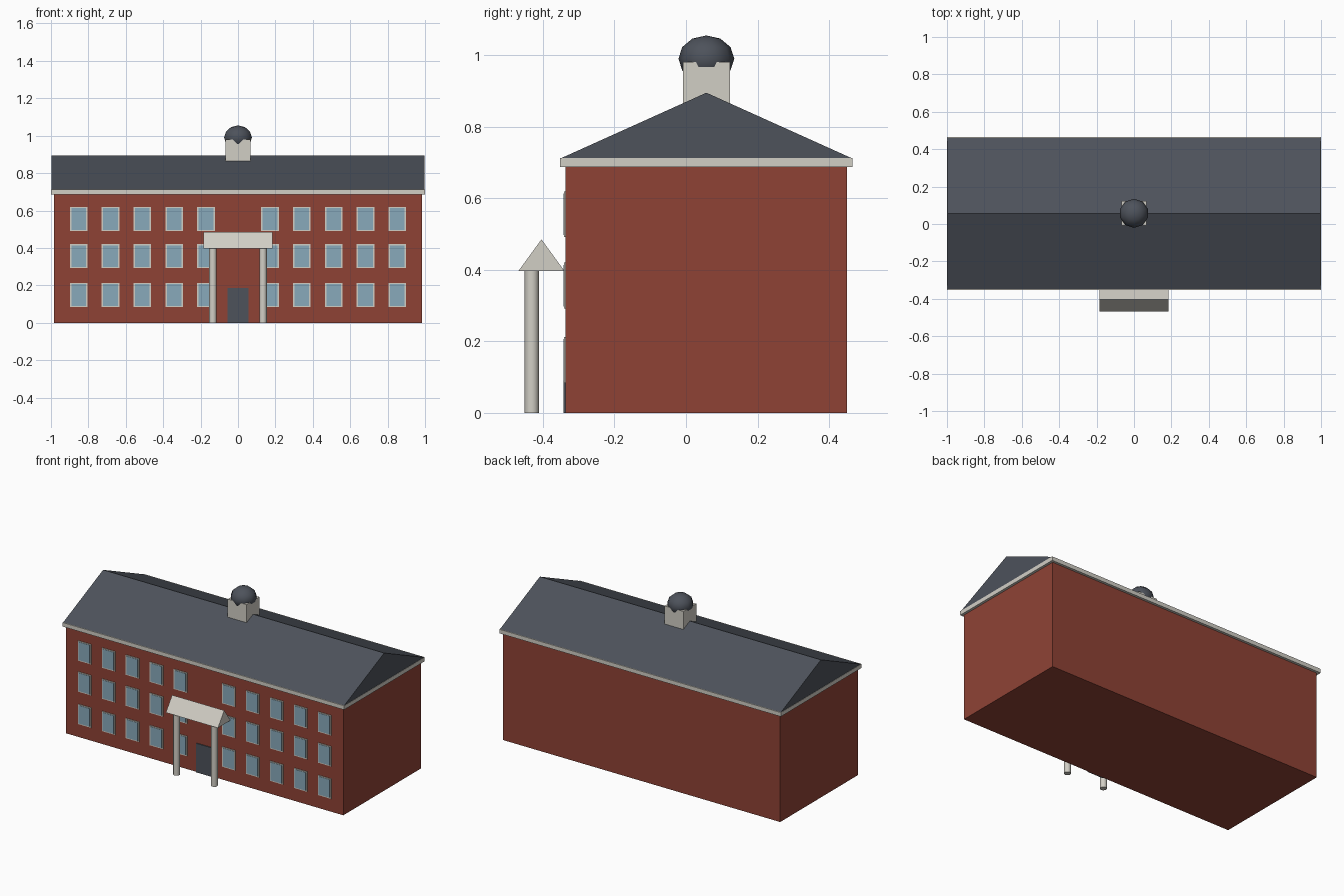
import bpy
import bmesh
from mathutils import Matrix, Vector

cube = bpy.data.objects.get("Cube")
if cube:
    bpy.data.objects.remove(cube, do_unlink=True)


def material(name, rgb):
    m = bpy.data.materials.new(name)
    m.use_nodes = True
    m.diffuse_color = (*rgb, 1)
    m.node_tree.nodes["Principled BSDF"].inputs["Base Color"].default_value = (*rgb, 1)
    return m


BRICK = material("red brick", (0.275, 0.055, 0.036))
CREAM = material("cream stone", (0.64, 0.62, 0.56))
SLATE = material("dark slate", (0.075, 0.085, 0.105))
GLASS = material("window glass", (0.25, 0.4, 0.5))


def finish(name, bm, mat, smooth=False):
    bmesh.ops.recalc_face_normals(bm, faces=bm.faces)
    mesh = bpy.data.meshes.new(name)
    bm.to_mesh(mesh)
    bm.free()
    mesh.materials.append(mat)
    for p in mesh.polygons:
        # round sides are smooth, flat caps stay sharp
        p.use_smooth = smooth and len(p.vertices) <= 4
    obj = bpy.data.objects.new(name, mesh)
    bpy.context.collection.objects.link(obj)
    return obj


def add_box(bm, lo, hi):
    lo, hi = Vector(lo), Vector(hi)
    mat = Matrix.Translation((lo + hi) / 2) @ Matrix.Diagonal((*(hi - lo), 1))
    bmesh.ops.create_cube(bm, size=1, matrix=mat)


def box(name, lo, hi, mat):
    bm = bmesh.new()
    add_box(bm, lo, hi)
    return finish(name, bm, mat)


def gable(name, half_length, y0, y1, z0, z1, mat):
    """Triangular prism with its ridge along x."""
    bm = bmesh.new()
    profile = [(y0, z0), (y1, z0), ((y0 + y1) / 2, z1)]
    face = bm.faces.new([bm.verts.new((-half_length, y, z)) for y, z in profile])
    ext = bmesh.ops.extrude_face_region(bm, geom=[face])
    verts = [v for v in ext["geom"] if isinstance(v, bmesh.types.BMVert)]
    bmesh.ops.translate(bm, verts=verts, vec=(2 * half_length, 0, 0))
    return finish(name, bm, mat)


FRONT = -0.337
MID_Y = 0.057

# Main block, cornice and roof
box("brick_walls", (-0.984, FRONT, 0), (0.984, 0.45, 0.69), BRICK)
box("cornice", (-1, -0.352, 0.687), (1, 0.466, 0.713), CREAM)
gable("main_roof", 0.998, -0.347, 0.461, 0.713, 0.895, SLATE)

# Cupola with a ten-sided dome
box("cupola_base", (-0.067, MID_Y - 0.0655, 0.8), (0.067, MID_Y + 0.0655, 0.981), CREAM)
bm = bmesh.new()
bmesh.ops.create_uvsphere(bm, u_segments=10, v_segments=6, radius=1,
                          matrix=Matrix.Translation((0, MID_Y, 0.99))
                          @ Matrix.Diagonal((0.078, 0.078, 0.065, 1)))
finish("cupola_dome", bm, SLATE, smooth=True)

# Windows: three floors, five columns on each side of the entrance
frames, panes = bmesh.new(), bmesh.new()
for side in (-1, 1):
    for col in range(5):
        x = side * (0.171 + 0.1703 * col)
        for z in (0.148, 0.356, 0.555):
            add_box(frames, (x - 0.047, FRONT - 0.004, z - 0.064),
                    (x + 0.047, FRONT + 0.004, z + 0.064))
            add_box(panes, (x - 0.039, FRONT - 0.006, z - 0.058),
                    (x + 0.039, FRONT + 0.002, z + 0.058))
finish("window_frames", frames, CREAM)
finish("window_panes", panes, GLASS)

# Entrance: door, columns and gabled canopy
box("front_door", (-0.057, FRONT - 0.006, 0), (0.057, FRONT + 0.002, 0.186), SLATE)
for side, label in ((-1, "right"), (1, "left")):
    bm = bmesh.new()
    bmesh.ops.create_cone(bm, cap_ends=True, segments=12, radius1=0.02, radius2=0.02,
                          depth=0.398,
                          matrix=Matrix.Translation((side * 0.134, -0.431, 0.199)))
    finish(label + "_column", bm, CREAM, smooth=True)
gable("canopy_roof", 0.185, -0.468, -0.34, 0.397, 0.485, CREAM)
